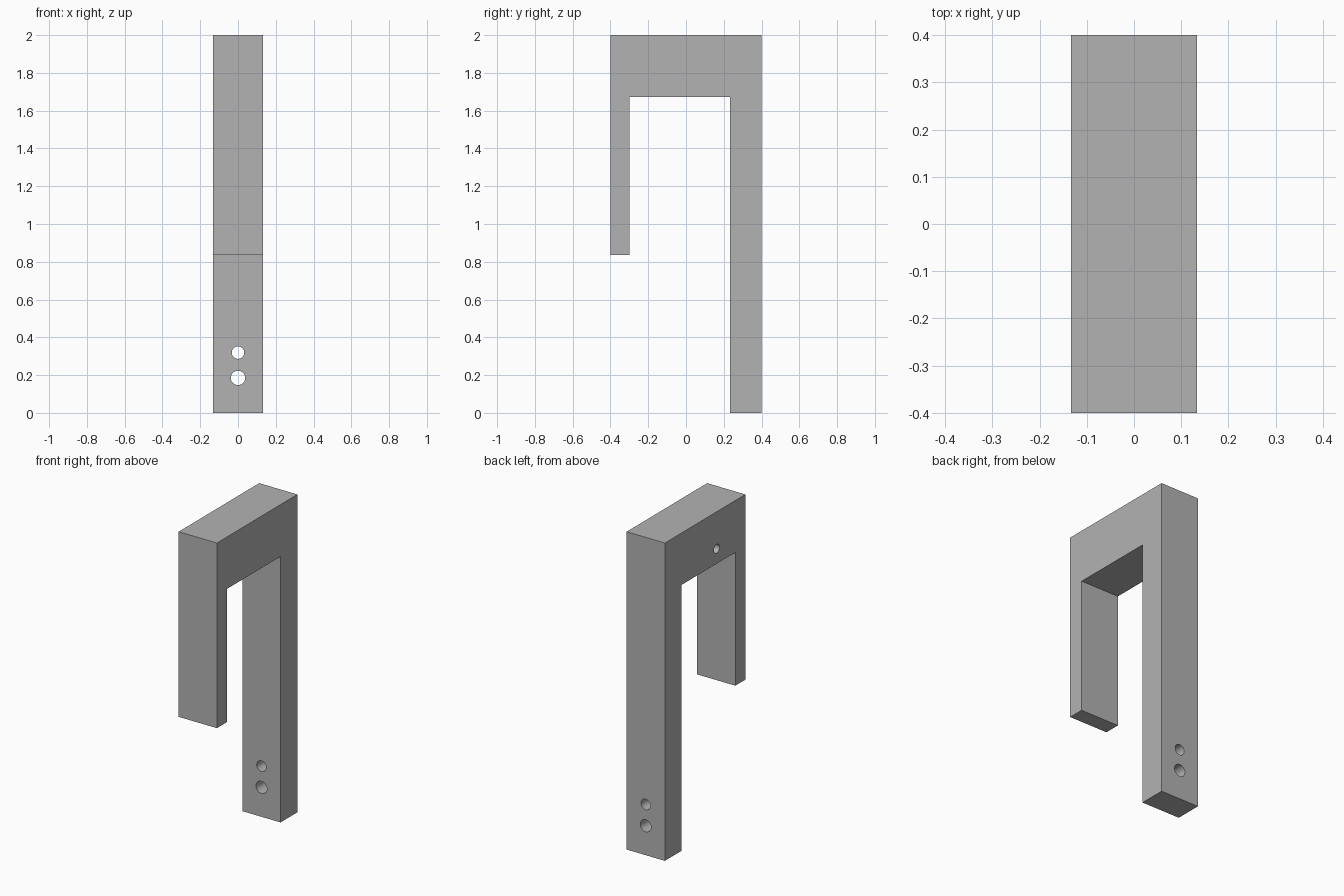
import bpy, bmesh, math

default = bpy.data.objects.get("Cube")
if default:
    bpy.data.objects.remove(default, do_unlink=True)

HALF_WIDTH = 0.133

grey = bpy.data.materials.new("plain grey")
grey.use_nodes = True
colour = (0.45, 0.45, 0.45, 1)
grey.diffuse_color = colour
grey.node_tree.nodes["Principled BSDF"].inputs["Base Color"].default_value = colour


def extrude_profile(name, profile, half_width):
    """Extrude a (y, z) outline symmetrically along x."""
    bm = bmesh.new()
    face = bm.faces.new([bm.verts.new((-half_width, y, z)) for y, z in profile])
    result = bmesh.ops.extrude_face_region(bm, geom=[face])
    moved = [v for v in result["geom"] if isinstance(v, bmesh.types.BMVert)]
    bmesh.ops.translate(bm, verts=moved, vec=(2 * half_width, 0, 0))
    bmesh.ops.recalc_face_normals(bm, faces=bm.faces)
    mesh = bpy.data.meshes.new(name)
    bm.to_mesh(mesh)
    bm.free()
    mesh.materials.append(grey)
    obj = bpy.data.objects.new(name, mesh)
    bpy.context.collection.objects.link(obj)
    return obj


def drill(target, name, centre, radius, depth, rotation):
    """Cut a round hole centred on the given point."""
    bpy.ops.mesh.primitive_cylinder_add(vertices=32, radius=radius, depth=depth,
                                        location=centre, rotation=rotation)
    cutter = bpy.context.object
    cutter.name = name
    cutter.hide_render = True
    cutter.data.materials.append(grey)
    mod = target.modifiers.new(name, "BOOLEAN")
    mod.operation = "DIFFERENCE"
    mod.solver = "EXACT"
    mod.object = cutter
    bpy.ops.object.select_all(action="DESELECT")
    target.select_set(True)
    bpy.context.view_layer.objects.active = target
    bpy.ops.object.modifier_apply(modifier=mod.name)
    bpy.data.objects.remove(cutter, do_unlink=True)


# Hook-shaped bracket: short front leg, top bridge, long back leg
bracket = extrude_profile("hook_bracket", [
    (-0.4, 0.835), (-0.3, 0.835), (-0.3, 1.673), (0.233, 1.673),
    (0.233, 0), (0.4, 0), (0.4, 2), (-0.4, 2)], HALF_WIDTH)

# Two through holes near the foot of the back leg
quarter = math.pi / 2
for name, z, radius in (("lower_hole", 0.185, 0.038), ("upper_hole", 0.319, 0.033)):
    drill(bracket, name, (0, 0.317, z), radius, 0.4, (quarter, 0, 0))

# Blind hole in the side of the bridge
drill(bracket, "side_hole", (-HALF_WIDTH, -0.115, 1.767), 0.028, 0.26, (0, quarter, 0))

# Smooth hole walls, sharp edges elsewhere
bpy.ops.object.shade_smooth_by_angle(angle=math.radians(30))
